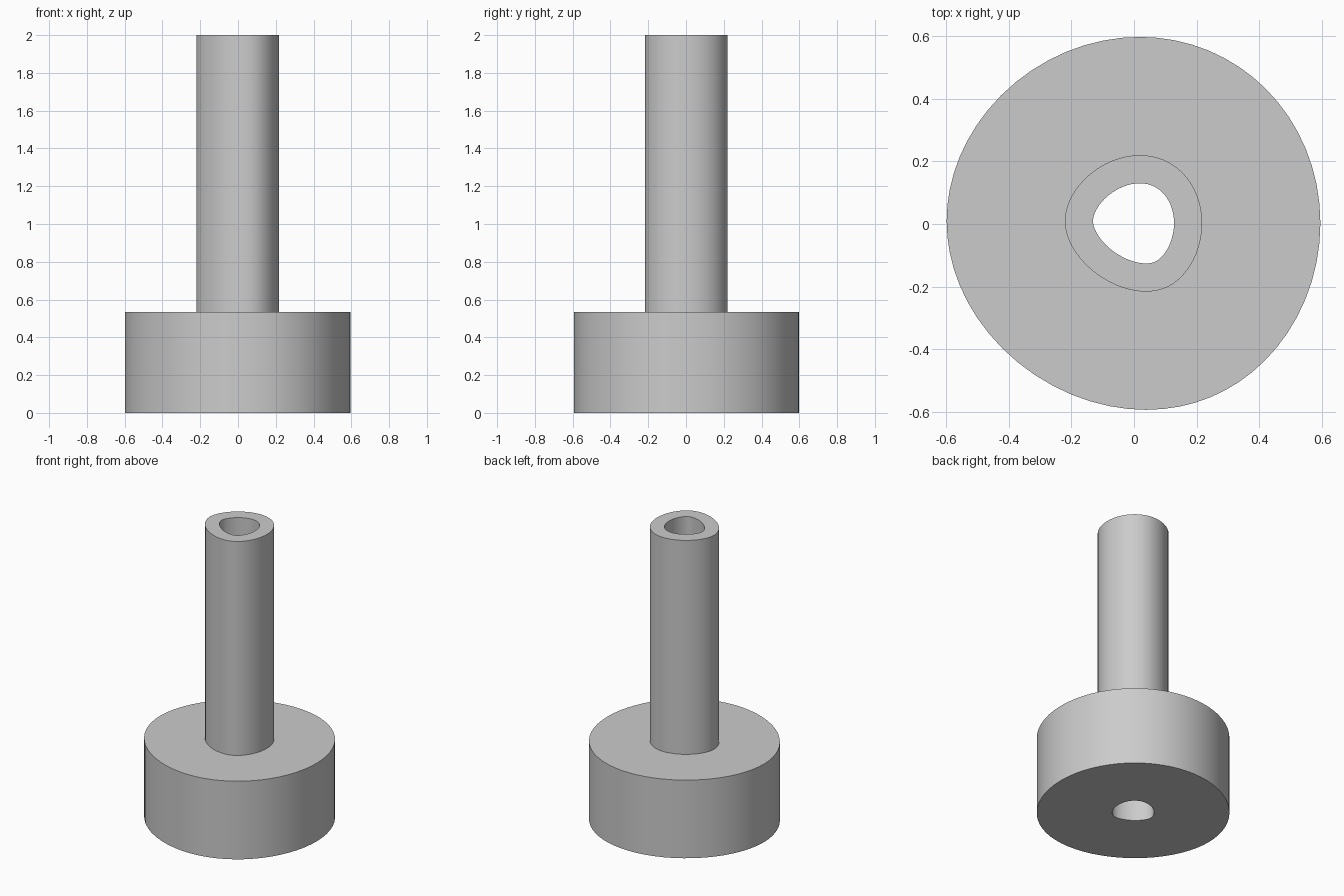
import bpy
import bmesh
from math import sin, cos, tau, radians

cube = bpy.data.objects.get("Cube")
if cube:
    bpy.data.objects.remove(cube, do_unlink=True)

SEGMENTS = 64
RADIUS = 0.1277
# Cosine and sine weights of the slightly irregular, rounded bore outline
WAVES = [(0.006, 0.003), (0.0007, -0.0034), (-0.0075, 0.001), (0.0011, 0.0008)]


def outline_point(angle, offset):
    """Point of the bore outline, moved outward by the offset."""
    reach, slide = RADIUS + offset, 0.0
    for k, (c, s) in enumerate(WAVES, start=1):
        reach += c * cos(k * angle) + s * sin(k * angle)
        slide += k * (s * cos(k * angle) - c * sin(k * angle))
    return (reach * cos(angle) - slide * sin(angle),
            reach * sin(angle) + slide * cos(angle))


grey = bpy.data.materials.new("plain grey")
grey.use_nodes = True
colour = (0.6, 0.6, 0.6, 1.0)
grey.diffuse_color = colour
grey.node_tree.nodes["Principled BSDF"].inputs["Base Color"].default_value = colour

# Stepped section: outward offset from the bore, and height
BORE, TUBE, BASE = 0.0, 0.09, 0.468
STEP, TOP = 0.535, 2.0
section = [(BORE, 0), (BASE, 0), (BASE, STEP), (TUBE, STEP), (TUBE, TOP), (BORE, TOP)]

# Hollow stem on a wide base, with the bore running right through
bm = bmesh.new()
rings = []
for offset, z in section:
    ring = []
    for i in range(SEGMENTS):
        x, y = outline_point(tau * i / SEGMENTS, offset)
        ring.append(bm.verts.new((x, y, z)))
    rings.append(ring)
for r, lower in enumerate(rings):
    upper = rings[(r + 1) % len(rings)]
    for i in range(SEGMENTS):
        j = (i + 1) % SEGMENTS
        bm.faces.new((lower[i], lower[j], upper[j], upper[i]))
bmesh.ops.recalc_face_normals(bm, faces=bm.faces)

mesh = bpy.data.meshes.new("hollow_stem_and_base")
bm.to_mesh(mesh)
bm.free()
mesh.materials.append(grey)
body = bpy.data.objects.new("hollow_stem_and_base", mesh)
bpy.context.collection.objects.link(body)

# Smooth walls, crisp rims
bpy.ops.object.select_all(action='DESELECT')
body.select_set(True)
bpy.context.view_layer.objects.active = body
bpy.ops.object.shade_smooth_by_angle(angle=radians(30))
